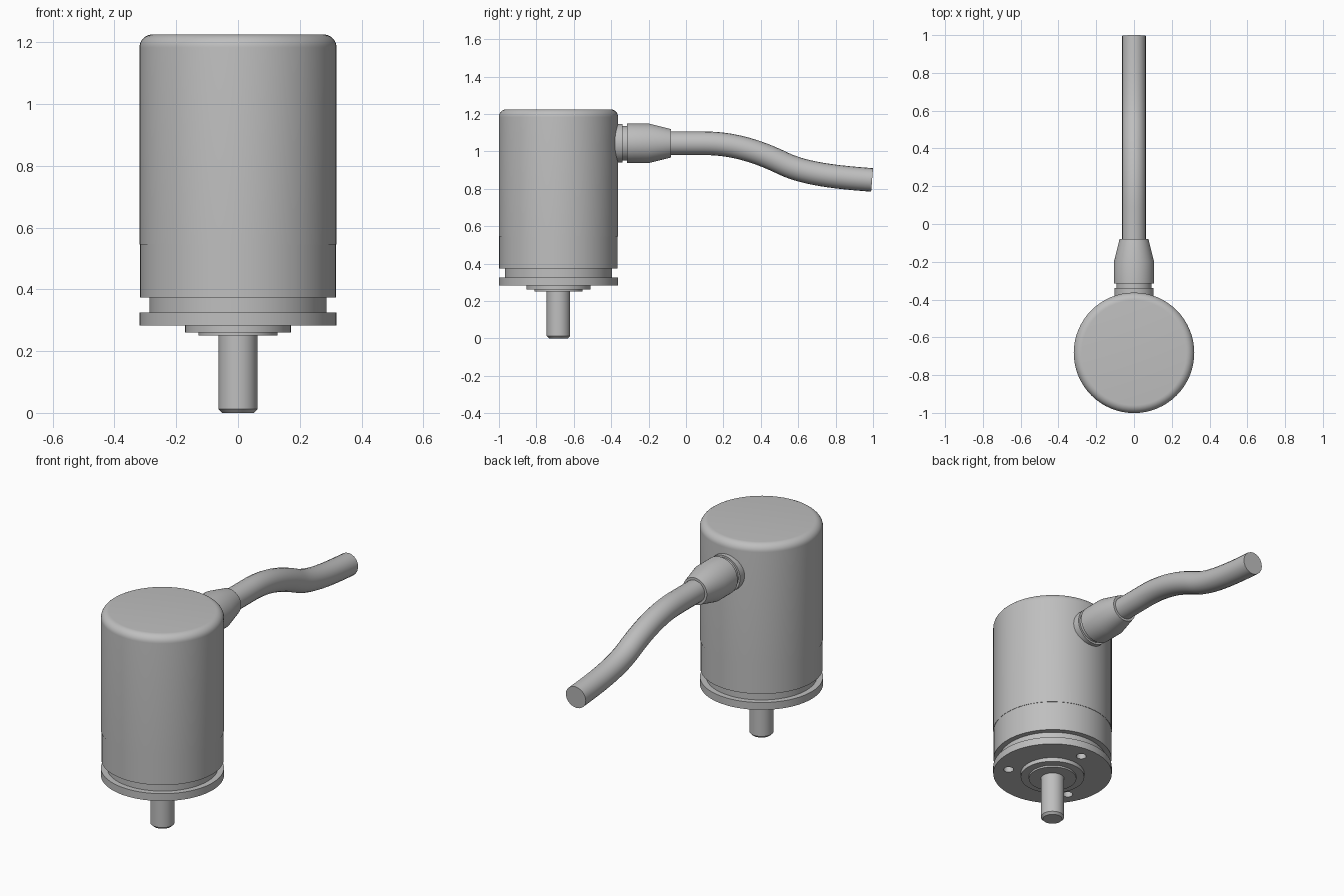
import bpy
import bmesh
from math import sin, cos, pi, radians
from mathutils import Matrix, Vector

cube = bpy.data.objects.get("Cube")
if cube:
    bpy.data.objects.remove(cube, do_unlink=True)

AXIS_Y = -0.682     # housing axis
CABLE_Z = 1.043     # cable outlet height
R = 0.319           # housing radius

grey = bpy.data.materials.new("grey metal")
grey.use_nodes = True
colour = (0.52, 0.52, 0.52, 1)
grey.diffuse_color = colour
grey.node_tree.nodes["Principled BSDF"].inputs["Base Color"].default_value = colour


def finish(obj):
    """Smooth the round walls and keep the rims sharp."""
    bpy.ops.object.select_all(action='DESELECT')
    obj.select_set(True)
    bpy.context.view_layer.objects.active = obj
    bpy.ops.object.shade_smooth_by_angle(angle=radians(30))


def add_object(name, mesh):
    obj = bpy.data.objects.new(name, mesh)
    bpy.context.collection.objects.link(obj)
    mesh.materials.clear()
    mesh.materials.append(grey)
    return obj


def lathe(name, profile, matrix, segments=64):
    """Turn a (radius, height) profile around z, cap both ends, then place it."""
    bm = bmesh.new()
    rings = []
    for r, h in profile:
        rings.append([bm.verts.new((r * cos(2 * pi * i / segments),
                                    r * sin(2 * pi * i / segments), h))
                      for i in range(segments)])
    for low, high in zip(rings, rings[1:]):
        for i in range(segments):
            j = (i + 1) % segments
            bm.faces.new((low[i], low[j], high[j], high[i]))
    bm.faces.new(rings[0])
    bm.faces.new(rings[-1])
    bmesh.ops.recalc_face_normals(bm, faces=bm.faces)
    bm.transform(matrix)
    mesh = bpy.data.meshes.new(name)
    bm.to_mesh(mesh)
    bm.free()
    obj = add_object(name, mesh)
    finish(obj)
    return obj


upright = Matrix.Translation((0, AXIS_Y, 0))
backward = Matrix.Translation((0, 0, CABLE_Z)) @ Matrix.Rotation(-pi / 2, 4, 'X')

# Shaft with chamfered tip
lathe("shaft", [(0.051, 0), (0.063, 0.012), (0.063, 0.3)], upright, 48)

# Stepped bearing boss under the flange
lathe("bearing_boss", [(0.128, 0.25), (0.128, 0.26), (0.171, 0.26), (0.171, 0.3)], upright)

# Flange, groove and lower housing
base = lathe("flange_base", [(R, 0.283), (R, 0.325), (0.287, 0.325), (0.287, 0.373),
                             (R - 0.002, 0.373), (R - 0.002, 0.56)], upright)

# Three blind mounting holes
for angle in (90, 210, 330):
    a = radians(angle)
    place = upright @ Matrix.Translation((0.24 * cos(a), 0.24 * sin(a), 0))
    cutter = lathe("hole_cutter", [(0.027, 0.2), (0.027, 0.38)], place, 24)
    cutter.hide_render = True
    mod = base.modifiers.new("hole", 'BOOLEAN')
    mod.operation = 'DIFFERENCE'
    mod.solver = 'EXACT'
    mod.object = cutter
    bpy.context.view_layer.objects.active = base
    bpy.ops.object.modifier_apply(modifier=mod.name)
    bpy.data.objects.remove(cutter, do_unlink=True)
finish(base)

# Cover with rounded top rim
top, fillet = 1.225, 0.042
rim = [(R - fillet + fillet * cos(t * pi / 16), top - fillet + fillet * sin(t * pi / 16))
       for t in range(9)]
lathe("housing_cover", [(R, 0.545)] + rim, upright)

# Cable gland: collar, groove, sleeve and taper
lathe("cable_gland", [(0.104, -0.5), (0.104, -0.34), (0.093, -0.34), (0.093, -0.315),
                      (0.106, -0.315), (0.106, -0.2), (0.076, -0.08)], backward, 48)

# Bent cable swept along a curve
curve = bpy.data.curves.new("cable_path", 'CURVE')
curve.dimensions = '3D'
curve.bevel_depth = 0.063
curve.bevel_resolution = 8
curve.resolution_u = 16
curve.use_fill_caps = True
spline = curve.splines.new('BEZIER')
path = [((-0.15, 1.043), (-0.2, 1.043), (-0.1, 1.043)),
        ((0.1, 1.043), (0.03, 1.043), (0.27, 1.043)),
        ((0.52, 0.935), (0.41, 0.988), (0.65, 0.872)),
        ((0.995, 0.847), (0.86, 0.858), (1.05, 0.843))]
spline.bezier_points.add(len(path) - 1)
for point, (co, left, right) in zip(spline.bezier_points, path):
    point.handle_left_type = point.handle_right_type = 'FREE'
    point.co = Vector((0, *co))
    point.handle_left = Vector((0, *left))
    point.handle_right = Vector((0, *right))
helper = bpy.data.objects.new("cable_path", curve)
bpy.context.collection.objects.link(helper)
bpy.context.view_layer.update()
swept = helper.evaluated_get(bpy.context.evaluated_depsgraph_get())
mesh = bpy.data.meshes.new_from_object(swept)
bpy.data.objects.remove(helper, do_unlink=True)

# Weld the end caps to the tube
bm = bmesh.new()
bm.from_mesh(mesh)
bmesh.ops.remove_doubles(bm, verts=bm.verts, dist=0.0005)
bmesh.ops.recalc_face_normals(bm, faces=bm.faces)
bm.to_mesh(mesh)
bm.free()
finish(add_object("cable", mesh))
